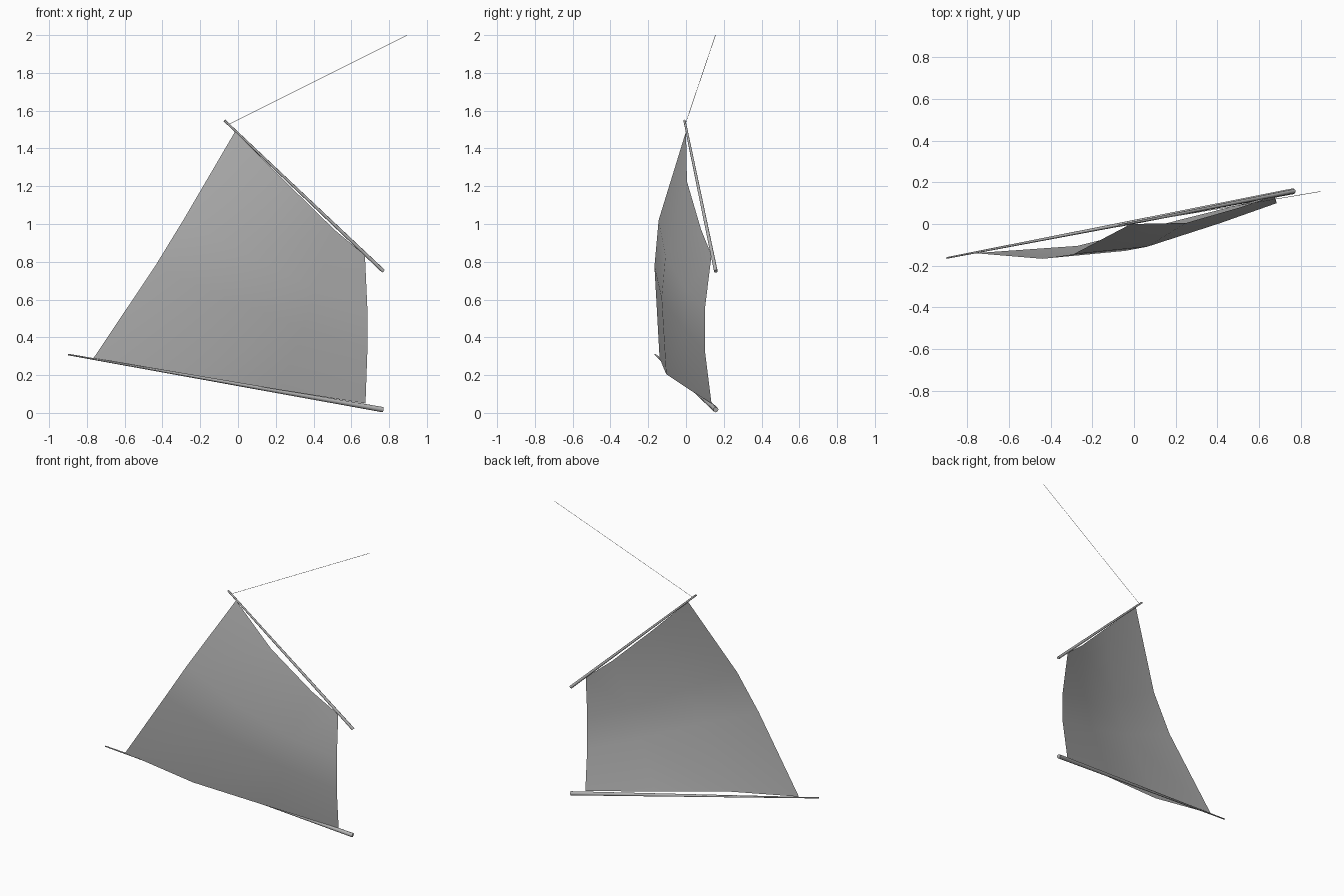
import bpy
import bmesh
from mathutils import Vector

cube = bpy.data.objects.get("Cube")
if cube:
    bpy.data.objects.remove(cube, do_unlink=True)

# One plain grey for canvas, spars and rope
grey = bpy.data.materials.new("plain_grey")
grey.use_nodes = True
colour = (0.45, 0.45, 0.45, 1.0)
grey.diffuse_color = colour
grey.node_tree.nodes["Principled BSDF"].inputs["Base Color"].default_value = colour


def add_object(name, bm):
    mesh = bpy.data.meshes.new(name)
    bm.to_mesh(mesh)
    bm.free()
    mesh.materials.append(grey)
    obj = bpy.data.objects.new(name, mesh)
    bpy.context.collection.objects.link(obj)
    bpy.ops.object.select_all(action='DESELECT')
    obj.select_set(True)
    bpy.context.view_layer.objects.active = obj
    bpy.ops.object.shade_smooth_by_angle(angle=0.9)
    return obj


def spar(name, start, end, r_start, r_end, sides=8):
    """Tapered round pole between two points."""
    a, b = Vector(start), Vector(end)
    bm = bmesh.new()
    bmesh.ops.create_cone(bm, cap_ends=True, segments=sides,
                          radius1=r_start, radius2=r_end, depth=(b - a).length)
    rot = (b - a).to_track_quat('Z', 'Y').to_matrix()
    bmesh.ops.rotate(bm, verts=bm.verts, matrix=rot)
    bmesh.ops.translate(bm, verts=bm.verts, vec=(a + b) / 2)
    return add_object(name, bm)


# Spars and halyard
spar("boom", (0.768, 0.158, 0.017), (-0.90, -0.163, 0.309), 0.014, 0.004)
spar("gaff", (0.770, 0.158, 0.750), (-0.072, -0.008, 1.548), 0.010, 0.006)
spar("halyard", (-0.045, -0.003, 1.530), (0.895, 0.156, 2.0), 0.0012, 0.0012, 4)

# Sail edges: leech and luff run upward, foot and head run toward the mast
leech = [(-0.765, -0.14, 0.29), (-0.44, -0.167, 0.775), (-0.29, -0.145, 1.02), (-0.015, 0.0, 1.49)]
luff = [(0.675, 0.135, 0.05), (0.685, 0.10, 0.33), (0.685, 0.10, 0.55), (0.672, 0.135, 0.835)]
foot = [leech[0], (-0.27, -0.105, 0.205), (0.22, 0.02, 0.122), luff[0]]
head = [leech[3], (0.25, 0.005, 1.225), (0.51, 0.08, 0.97), luff[3]]
leech, luff, foot, head = ([Vector(p) for p in e] for e in (leech, luff, foot, head))

# Blend the four edges into a billowing patch
bm = bmesh.new()
grid = []
for j in range(4):
    v = j / 3
    row = []
    for i in range(4):
        u = i / 3
        p = leech[j].lerp(luff[j], u) + foot[i].lerp(head[i], v)
        p -= foot[0].lerp(foot[3], u).lerp(head[0].lerp(head[3], u), v)
        row.append(bm.verts.new(p))
    grid.append(row)
for j in range(3):
    for i in range(3):
        bm.faces.new((grid[j][i], grid[j][i + 1], grid[j + 1][i + 1], grid[j + 1][i]))
add_object("sail", bm)
